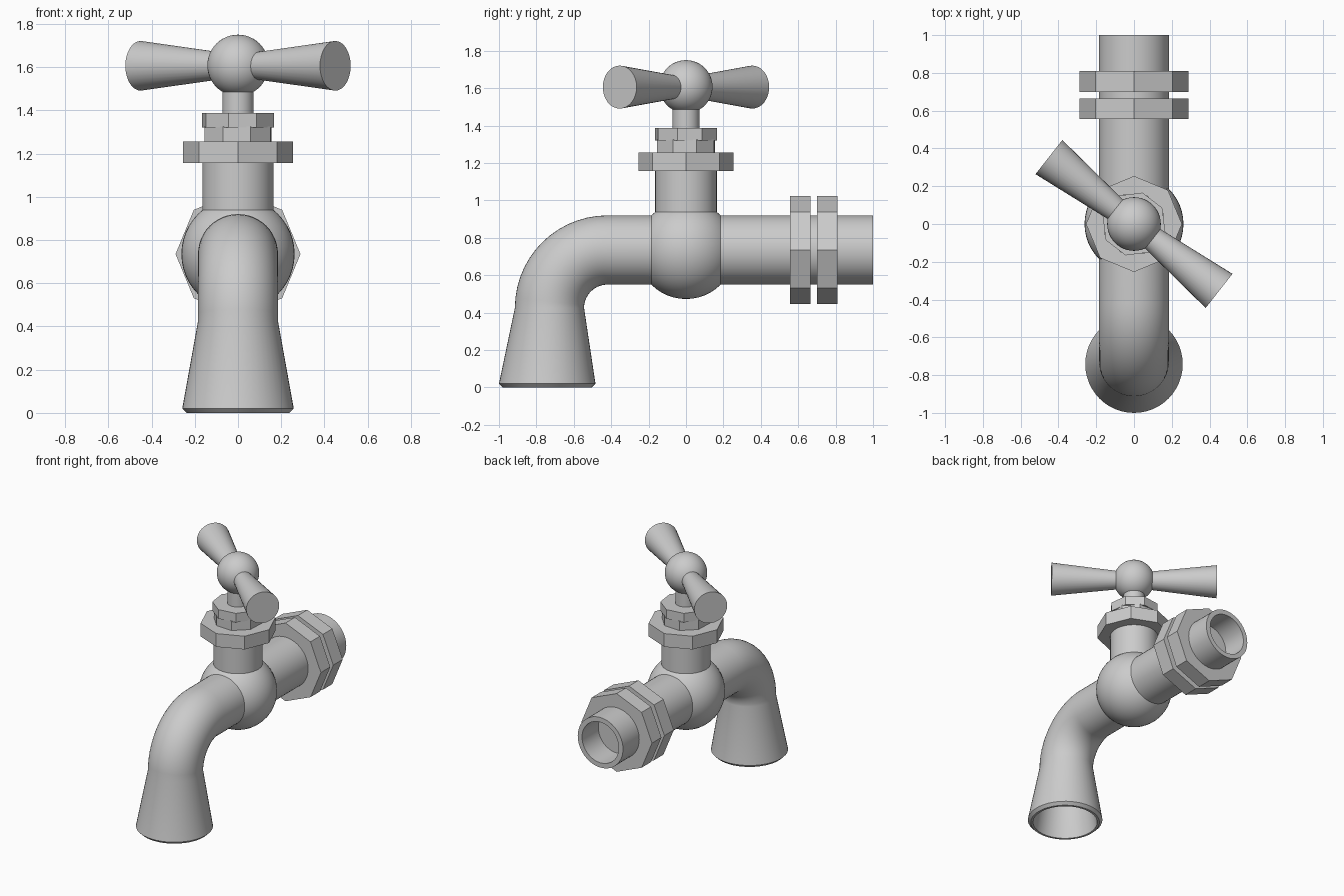
import bpy, bmesh
from math import sin, cos, pi, radians
from mathutils import Vector, Matrix

if "Cube" in bpy.data.objects:
    bpy.data.objects.remove(bpy.data.objects["Cube"])

AXIS_Z = 0.735          # height of the pipe centre line
X = Vector((1, 0, 0))
UP = (0, 0, 1)
BACK = (0, 1, 0)


def finish(name, bm, angle=35):
    bmesh.ops.recalc_face_normals(bm, faces=bm.faces)
    mesh = bpy.data.meshes.new(name)
    bm.to_mesh(mesh)
    bm.free()
    for p in mesh.polygons:
        p.use_smooth = True
    mesh.set_sharp_from_angle(angle=radians(angle))
    obj = bpy.data.objects.new(name, mesh)
    bpy.context.collection.objects.link(obj)
    return obj


def loft(name, rings, sides=48, phase=0, spin=0, base=(0, 0, 0), angle=35):
    """Skin circular rings (centre, direction, radius) and cap both ends."""
    bm = bmesh.new()
    loops = []
    for centre, direction, r in rings:
        v = Vector(direction).normalized().cross(X)
        loops.append([bm.verts.new(Vector(centre) + r * (
            cos(2 * pi * i / sides + phase) * X + sin(2 * pi * i / sides + phase) * v))
            for i in range(sides)])
    for a, b in zip(loops, loops[1:]):
        for i in range(sides):
            j = (i + 1) % sides
            bm.faces.new((a[i], a[j], b[j], b[i]))
    bm.faces.new(loops[0])
    bm.faces.new(loops[-1])
    bmesh.ops.transform(bm, verts=bm.verts,
                        matrix=Matrix.Translation(base) @ Matrix.Rotation(spin, 4, 'Z'))
    return finish(name, bm, angle)


def upright(name, z0, z1, r, sides=48, phase=0):
    return loft(name, [((0, 0, z0), UP, r), ((0, 0, z1), UP, r)], sides, phase, angle=30)


def ball(name, z, r):
    bm = bmesh.new()
    bmesh.ops.create_uvsphere(bm, u_segments=48, v_segments=24, radius=r,
                              matrix=Matrix.Translation((0, 0, z)))
    return finish(name, bm)


# Valve body
ball("valve_body", AXIS_Z, 0.262)

# Hollow inlet pipe at the back
loft("inlet_pipe", [((0, y, AXIS_Z), BACK, r) for y, r in
     ((0.05, 0.185), (1.0, 0.185), (1.0, 0.15), (0.6, 0.15))])

# Two octagonal nuts on the inlet
for label, y in (("inner", 0.555), ("outer", 0.70)):
    loft(label + "_pipe_nut", [((0, y, AXIS_Z), BACK, 0.289),
                               ((0, y + 0.11, AXIS_Z), BACK, 0.289)], 8)


# Spout: straight run, quarter bend, flared mouth with a bevelled lip, then inner wall
def bend(r):
    steps = 14
    return [((0, -0.42 - 0.31 * sin(t), 0.43 + 0.31 * cos(t) - 0.005),
             (0, -cos(t), -sin(t)), r) for t in (k * pi / 2 / steps for k in range(steps + 1))]


DOWN = (0, 0, -1)
outer = [((0, -0.05, AXIS_Z), (0, -1, 0), 0.185)] + bend(0.185) + [
    ((0, -0.742, 0.02), DOWN, 0.258)]
lip = [((0, -0.742, 0), DOWN, 0.238), ((0, -0.742, 0), DOWN, 0.222)]
inner = bend(0.152)[::-1] + [((0, -0.2, AXIS_Z), (0, -1, 0), 0.152)]
loft("spout", outer + lip + inner)

# Neck, bonnet nuts and stem
upright("neck", 0.85, 1.17, 0.165)
upright("bonnet_nut", 1.157, 1.255, 0.254, 8)
upright("packing_nut_lower", 1.25, 1.325, 0.166, 8, radians(20))
upright("packing_nut_upper", 1.32, 1.387, 0.172, 8, radians(-15))
upright("stem", 1.38, 1.55, 0.072)

# Handle: ball with two flared arms
ball("handle_hub", 1.608, 0.142)
for label, turn in (("right", 0), ("left", pi)):
    loft(label + "_handle_arm", [((0, 0.08, 0), BACK, 0.06), ((0, 0.573, 0), BACK, 0.115)],
         32, spin=radians(-128.2) + turn, base=(0, 0, 1.606))
